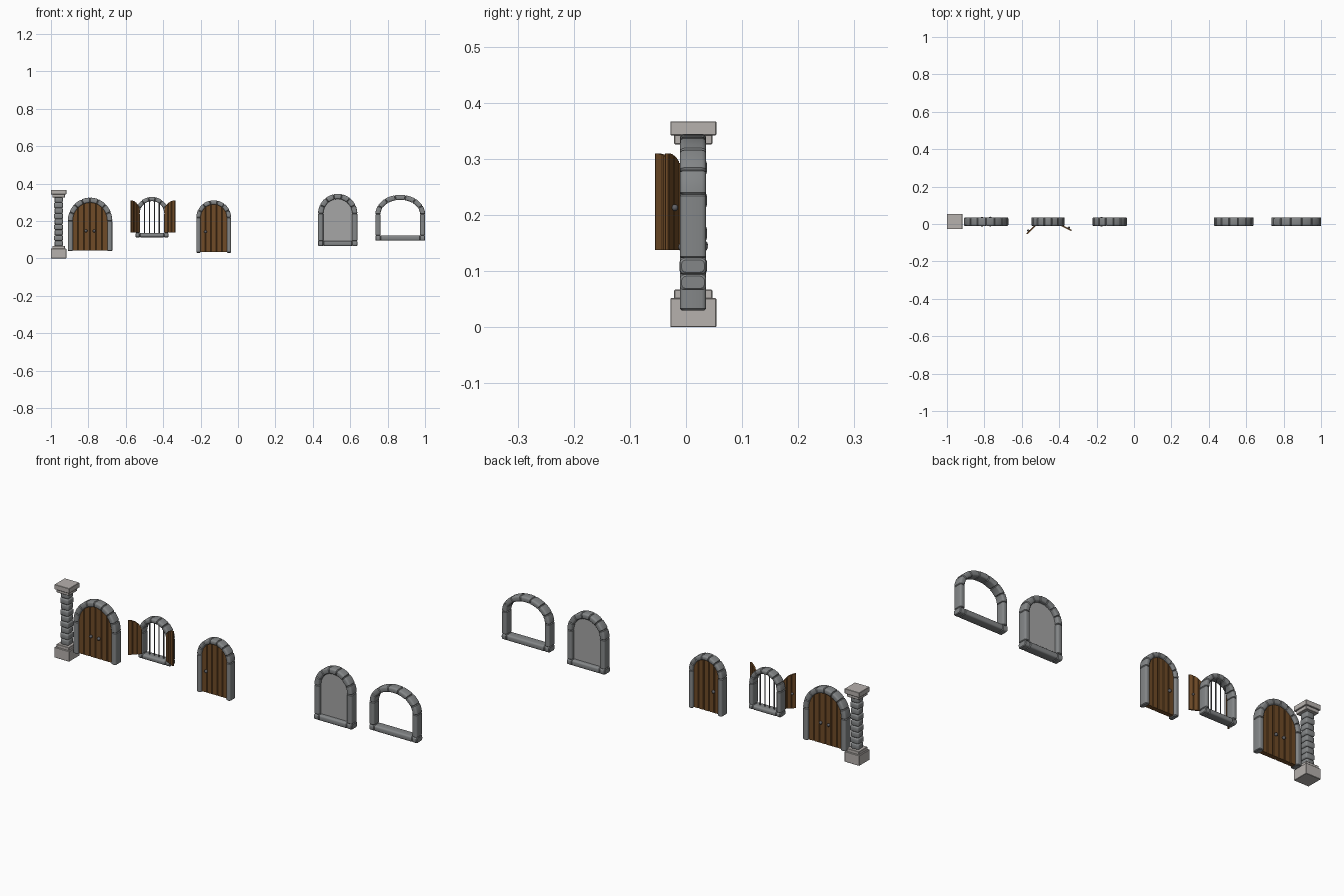
import bpy, bmesh
from math import sin, cos, pi, sqrt, atan2
from mathutils import Vector, Matrix

if "Cube" in bpy.data.objects:
    bpy.data.objects.remove(bpy.data.objects["Cube"])

YC, HD = 0.0125, 0.0235      # middle and half depth of the stone frames


def material(name, rgb):
    m = bpy.data.materials.new(name)
    m.diffuse_color = (*rgb, 1)
    m.use_nodes = True
    m.node_tree.nodes["Principled BSDF"].inputs["Base Color"].default_value = m.diffuse_color
    return m


STONE = material("stone", (0.23, 0.24, 0.245))
PALE = material("pale_stone", (0.47, 0.44, 0.42))
PANEL = material("panel_grey", (0.38, 0.38, 0.38))
WOOD = material("wood", (0.16, 0.07, 0.02))
IRON = material("iron", (0.12, 0.12, 0.13))


def finish(bm, name, mat, angle=0.6):
    bmesh.ops.recalc_face_normals(bm, faces=bm.faces)
    me = bpy.data.meshes.new(name)
    bm.to_mesh(me)
    bm.free()
    me.materials.append(mat)
    ob = bpy.data.objects.new(name, me)
    bpy.context.collection.objects.link(ob)
    bpy.ops.object.select_all(action='DESELECT')
    ob.select_set(True)
    bpy.context.view_layer.objects.active = ob
    bpy.ops.object.shade_smooth_by_angle(angle=angle)
    return ob


def loft(bm, rings):
    vs = [[bm.verts.new(p) for p in r] for r in rings]
    n = len(vs[0])
    for a, b in zip(vs, vs[1:]):
        for i in range(n):
            j = (i + 1) % n
            bm.faces.new((a[i], a[j], b[j], b[i]))
    bm.faces.new(vs[0])
    bm.faces.new(vs[-1])


def section(P, Q, shrink, r=0.008):
    """Rounded rectangle spanning P to Q across and the frame depth in y."""
    c, d = (P + Q) / 2, (Q - P)
    h = d.length / 2 - shrink
    d.normalize()
    pts = []
    for k, (su, sy) in enumerate(((1, 1), (-1, 1), (-1, -1), (1, -1))):
        for s in range(4):
            a = k * pi / 2 + s * pi / 6
            u = su * (h - r) + r * cos(a)
            y = sy * (HD - shrink - r) + r * sin(a)
            pts.append(c + d * u + Vector((0, YC + y, 0)))
    return pts


def stone(bm, edge, n=1):
    """One stone; edge(t) gives its inner and outer point for t in 0..1."""
    ts = [0, 0.0] + [i / n for i in range(1, n)] + [1.0, 1]
    length = ((edge(0)[0] + edge(0)[1]) / 2 - (edge(1)[0] + edge(1)[1]) / 2).length
    e = 0.003 / length
    ts[1], ts[-2] = e, 1 - e
    loft(bm, [section(*edge(t), 0.003 if t in (0, 1) else 0) for t in ts])


def V(x, z):
    return Vector((x, 0, z))


def frame(name, cx, a, z0, spring, top, t, stones, sill=0):
    """Jambs, arch stones and optional sill in one object."""
    bm = bmesh.new()
    b = top - spring
    for s in (-1, 1):
        stone(bm, lambda f: [V(cx + s * w, z0 + sill + f * (spring - z0 - sill))
                             for w in (a - t, a)])
    for i in range(stones):
        def arc(f):
            th = pi * (i + f) / stones
            return [V(cx + (a - q) * cos(th), spring + (b - q) * sin(th)) for q in (t, 0)]
        stone(bm, arc, 3)
    if sill:
        for x0, x1 in ((-a, t - a), (t - a, a - t), (a - t, a)):
            stone(bm, lambda f: [V(cx + x0 + f * (x1 - x0), z) for z in (z0, z0 + sill)])
    return finish(bm, name, STONE)


def planks(name, x0, x1, n, zb, top, y0, y1, mat, groove=0.0025, steps=5):
    """Boards side by side with grooved joints under a curved top."""
    bm = bmesh.new()
    w = (x1 - x0) / n
    for i in range(n):
        fs = [0, 0.1] + [0.1 + 0.8 * k / steps for k in range(1, steps)] + [0.9, 1]
        rings = []
        for f in fs:
            x, g = x0 + (i + f) * w, groove if f in (0, 1) else 0
            z = top(x)
            rings.append([(x, y0 + g, zb), (x, y1 - g, zb), (x, y1 - g, z), (x, y0 + g, z)])
        loft(bm, rings)
    return finish(bm, name, mat, 0.4)


def arch_top(cx, a, spring, b):
    return lambda x: spring + b * sqrt(max(0, 1 - ((x - cx) / a) ** 2))


def knobs(name, points, r=0.008):
    bm = bmesh.new()
    for p in points:
        bmesh.ops.create_uvsphere(bm, u_segments=12, v_segments=8, radius=r,
                                  matrix=Matrix.Translation(p))
    return finish(bm, name, IRON, 1)


def block(bm, x, y, z0, z1, w, bevel, turn=0, seg=1):
    m = (Matrix.Translation((x, y, (z0 + z1) / 2)) @ Matrix.Rotation(turn, 4, 'Z')
         @ Matrix.Diagonal((w, w, z1 - z0, 1)))
    vs = bmesh.ops.create_cube(bm, size=1, matrix=m)['verts']
    es = list({e for v in vs for e in v.link_edges})
    bmesh.ops.bevel(bm, geom=es, offset=bevel, segments=seg, affect='EDGES', profile=0.5)


# Pillar: base, cap and stacked shaft stones
PX, PY = -0.959, 0.013
for name, parts in (("pillar_base", ((0, 0.052, 0.082), (0.05, 0.067, 0.068))),
                    ("pillar_cap", ((0.342, 0.367, 0.082), (0.326, 0.344, 0.068)))):
    bm = bmesh.new()
    for z0, z1, w in parts:
        block(bm, PX, PY, z0, z1, w, 0.0015)
    finish(bm, name, PALE)
bm = bmesh.new()
step = (0.328 - 0.065) / 9
for i in range(9):
    block(bm, PX, PY, 0.065 + i * step, 0.065 + (i + 1) * step,
          0.047 if i % 2 else 0.044, 0.007, 0.05 * (-1) ** i, 3)
finish(bm, "pillar_shaft", STONE)

# Wide double door
frame("double_door_frame", -0.791, 0.119, 0.04, 0.2, 0.325, 0.027, 8)
planks("double_door", -0.887, -0.695, 6, 0.042, arch_top(-0.791, 0.1, 0.2, 0.104),
       0.001, 0.024, WOOD)
knobs("double_door_knobs", [(-0.791 + s, y, 0.147) for s in (-0.022, 0.022)
                            for y in (-0.006, 0.031)])

# Single door
frame("single_door_frame", -0.13, 0.093, 0.03, 0.218, 0.311, 0.023, 7)
planks("single_door", -0.203, -0.057, 5, 0.034, arch_top(-0.13, 0.077, 0.218, 0.075),
       0.001, 0.024, WOOD)
knobs("single_door_knobs", [(-0.174, y, 0.143) for y in (-0.006, 0.031)])

# Barred window with open shutters
frame("shutter_window_frame", -0.46, 0.088, 0.113, 0.241, 0.329, 0.023, 7, 0.023)
bm = bmesh.new()
bar_top = arch_top(-0.46, 0.07, 0.241, 0.07)
for dx in (-0.039, -0.013, 0.013, 0.039):
    z0, z1 = 0.13, bar_top(-0.46 + dx)
    bmesh.ops.create_cone(bm, segments=8, radius1=0.0028, radius2=0.0028, depth=z1 - z0,
                          cap_ends=True,
                          matrix=Matrix.Translation((-0.46 + dx, YC, (z0 + z1) / 2)))
finish(bm, "window_bars", IRON)
for side, hinge, tip, s in (("left", (-0.528, -0.009), (-0.573, -0.052), -1),
                            ("right", (-0.392, -0.006), (-0.336, -0.034), 1)):
    parts = [planks(side + "_shutter", 0, 0.064, 3, 0.138,
                    arch_top(0.064, 0.066, 0.243, 0.067), -0.004, 0.004, WOOD, 0.0015),
             knobs(side + "_shutter_knob", [(0.045, s * 0.007, 0.213)], 0.006)]
    for ob in parts:
        ob.location = (*hinge, 0)
        ob.rotation_euler.z = atan2(tip[1] - hinge[1], tip[0] - hinge[0])

# Window closed by a plain panel
frame("panel_window_frame", 0.533, 0.105, 0.066, 0.24, 0.345, 0.028, 7, 0.028)
planks("window_panel", 0.45, 0.616, 1, 0.088, arch_top(0.533, 0.09, 0.24, 0.09),
       0.008, 0.017, PANEL, 0, 24)

# Wide open window
frame("open_window_frame", 0.8675, 0.1325, 0.095, 0.237, 0.34, 0.027, 7, 0.028)
